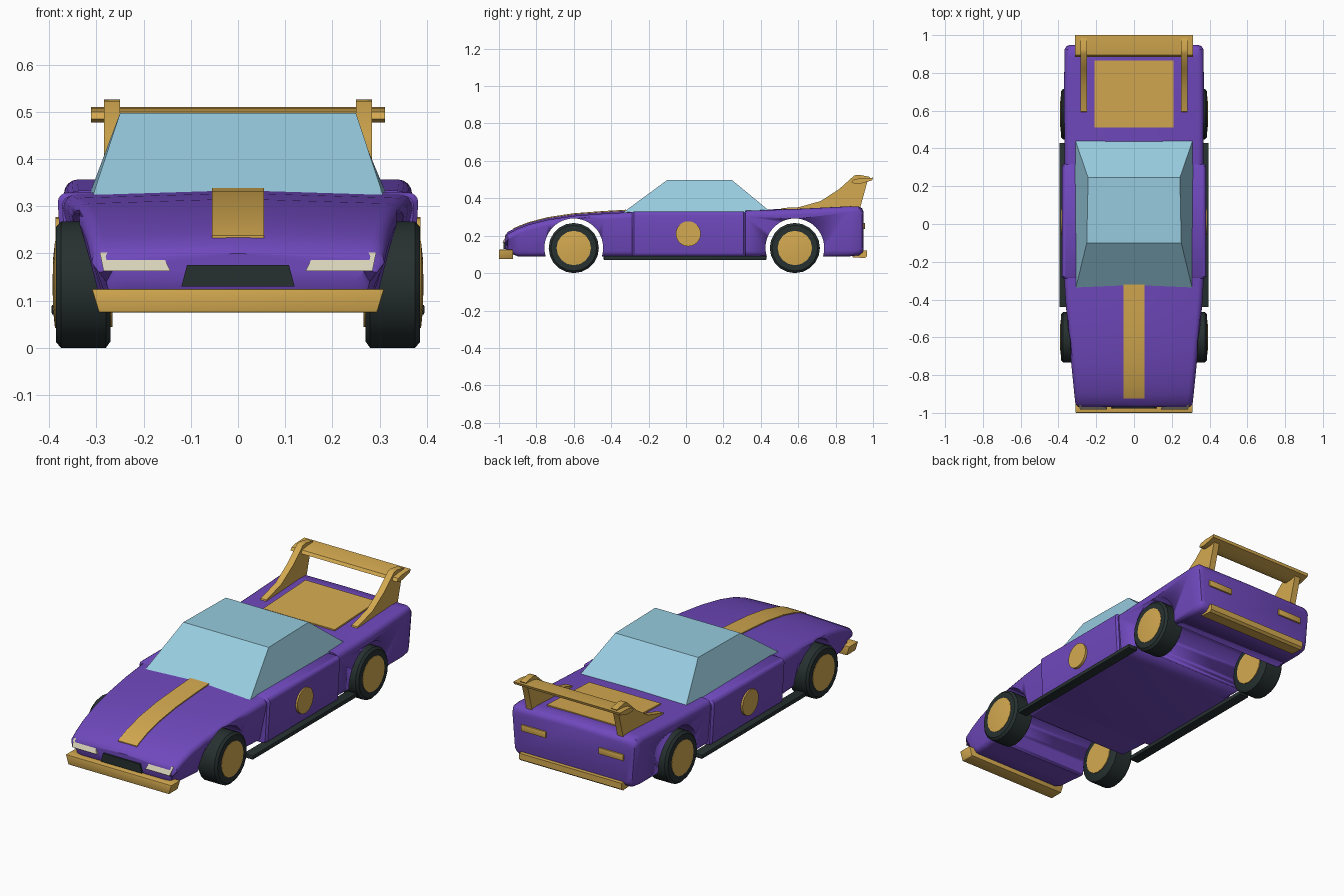
import bpy, bmesh
from math import sin, cos, pi

if "Cube" in bpy.data.objects:
    bpy.data.objects.remove(bpy.data.objects["Cube"], do_unlink=True)


def material(name, rgb):
    m = bpy.data.materials.new(name)
    m.use_nodes = True
    m.diffuse_color = (*rgb, 1)
    m.node_tree.nodes["Principled BSDF"].inputs["Base Color"].default_value = (*rgb, 1)
    return m


PURPLE = material("purple paint", (0.16, 0.066, 0.51))
GOLD = material("gold paint", (0.66, 0.4, 0.08))
GLASS = material("pale blue glass", (0.31, 0.6, 0.74))
DARK = material("dark rubber", (0.02, 0.03, 0.03))
LAMP = material("cream lamp", (0.68, 0.64, 0.48))


def select(ob):
    bpy.ops.object.select_all(action='DESELECT')
    ob.select_set(True)
    bpy.context.view_layer.objects.active = ob


def skin(name, rings, mat, bevel=0, smooth=True):
    """Join matching rings of points into a closed solid."""
    bm = bmesh.new()
    rows = [[bm.verts.new(p) for p in ring] for ring in rings]
    n = len(rows[0])
    for a, b in zip(rows, rows[1:]):
        for i in range(n):
            j = (i + 1) % n
            bm.faces.new((a[i], a[j], b[j], b[i]))
    bm.faces.new(rows[0])
    bm.faces.new(rows[-1])
    bmesh.ops.recalc_face_normals(bm, faces=bm.faces)
    if bevel:
        bmesh.ops.bevel(bm, geom=bm.edges[:], offset=bevel, segments=2,
                        affect='EDGES', profile=0.5, clamp_overlap=True)
    me = bpy.data.meshes.new(name)
    bm.to_mesh(me)
    bm.free()
    me.materials.append(mat)
    ob = bpy.data.objects.new(name, me)
    bpy.context.collection.objects.link(ob)
    if smooth:
        select(ob)
        bpy.ops.object.shade_smooth_by_angle(angle=pi / 5)
    return ob


def side_prism(name, pts, x0, x1, mat, bevel=0):
    """Extrude a (y, z) profile across the car."""
    return skin(name, [[(x, y, z) for y, z in pts] for x in (x0, x1)], mat, bevel)


def front_prism(name, pts, y0, y1, mat, lean=0, bevel=0):
    """Extrude an (x, z) profile along the car, leaning back with height."""
    base = min(z for x, z in pts)
    rings = [[(x, y + lean * (z - base), z) for x, z in pts] for y in (y0, y1)]
    return skin(name, rings, mat, bevel)


def lathe(name, profile, y, z, mat, sides=24):
    """Spin an (x, radius) profile round a crosswise axle."""
    rings = [[(x, y + r * cos(2 * pi * i / sides), z + r * sin(2 * pi * i / sides))
              for i in range(sides)] for x, r in profile]
    return skin(name, rings, mat)


def section(y, w, zb, zt, r=0.03, crown=0.01, tuck=0.9):
    """Rounded body cross-section, narrower at the sill."""
    ring = [(0, y, zt)]
    top = zt - crown
    for sx, cx, cz, start in ((1, w - r, top - r, 90), (1, w * tuck - r, zb + r, 0),
                              (-1, w * tuck - r, zb + r, -90), (-1, w - r, top - r, 0)):
        for k in range(5):
            # right side runs downward, left side runs back up
            a = (start - k * 22.5 if sx > 0 else start + k * 22.5) * pi / 180
            ring.append((sx * (cx + r * cos(a)), y, cz + r * sin(a)))
    return ring


# Body sections
front = skin("front_body", [section(*s) for s in (
    (-0.968, 0.295, 0.135, 0.2), (-0.953, 0.31, 0.11, 0.22), (-0.9, 0.316, 0.09, 0.247),
    (-0.84, 0.322, 0.09, 0.27), (-0.74, 0.332, 0.09, 0.295), (-0.6, 0.345, 0.09, 0.316),
    (-0.44, 0.36, 0.09, 0.328), (-0.285, 0.37, 0.09, 0.336))], PURPLE)
middle = skin("door_body", [section(y, w, 0.09, z, 0.02, 0.003, 0.97) for y, w, z in (
    (-0.288, 0.372, 0.325), (-0.278, 0.382, 0.332),
    (0.308, 0.382, 0.332), (0.318, 0.372, 0.325))], PURPLE)
rear = skin("rear_body", [section(*s, 0.03, 0.003, 0.96) for s in (
    (0.316, 0.367, 0.09, 0.336), (0.6, 0.37, 0.09, 0.346), (0.88, 0.369, 0.09, 0.36),
    (0.925, 0.367, 0.095, 0.358), (0.942, 0.358, 0.108, 0.345), (0.948, 0.34, 0.12, 0.33))], PURPLE)

# Wheel arches cut right through the body
AXLES = (("front", -0.6, front), ("rear", 0.582, rear))
for label, y, body in AXLES:
    cutter = lathe("arch_cutter", [(-0.6, 0.157), (0.6, 0.157)], y, 0.135, PURPLE, 48)
    cutter.hide_render = True
    mod = body.modifiers.new("arch", 'BOOLEAN')
    mod.operation = 'DIFFERENCE'
    mod.solver = 'EXACT'
    mod.object = cutter
    select(body)
    bpy.ops.object.modifier_apply(modifier="arch")
    bpy.data.objects.remove(cutter, do_unlink=True)

# Cabin glass
skin("cabin_glass", [
    [(-0.307, -0.335, 0.325), (0.307, -0.335, 0.325), (0.315, 0.455, 0.325), (-0.315, 0.455, 0.325)],
    [(-0.25, -0.1, 0.498), (0.25, -0.1, 0.498), (0.243, 0.245, 0.498), (-0.243, 0.245, 0.498)],
], GLASS, smooth=False)

# Hood stripe and trunk panel
hood = [(-0.925, 0.238), (-0.9, 0.25), (-0.84, 0.273), (-0.74, 0.299),
        (-0.6, 0.32), (-0.44, 0.332), (-0.32, 0.339)]
side_prism("hood_stripe", hood + [(y, z - 0.015) for y, z in reversed(hood)],
           -0.055, 0.055, GOLD)
side_prism("trunk_panel", [(0.51, 0.33), (0.51, 0.348), (0.865, 0.364), (0.865, 0.34)],
           -0.21, 0.21, GOLD)

# Bumpers and grille
front_prism("front_bumper", [(-0.295, 0.075), (0.295, 0.075), (0.31, 0.125), (-0.31, 0.125)],
            -1, -0.925, GOLD, bevel=0.003)
side_prism("rear_bumper", [(0.89, 0.085), (0.9, 0.122), (0.968, 0.122), (0.968, 0.09), (0.955, 0.08)],
           -0.3, 0.3, GOLD)
front_prism("grille", [(-0.12, 0.13), (0.12, 0.13), (0.108, 0.176), (-0.108, 0.176)],
            -0.977, -0.92, DARK)

# Rear wing
side_prism("rear_wing", [(0.885, 0.485), (0.895, 0.5), (0.93, 0.507), (1, 0.51),
                         (0.995, 0.496), (0.94, 0.48), (0.9, 0.478)], -0.312, 0.312, GOLD)

for s, side in ((1, "left"), (-1, "right")):
    # Wing struts
    side_prism(side + "_wing_strut", [
        (0.59, 0.335), (0.595, 0.35), (0.72, 0.385), (0.82, 0.45), (0.9, 0.522), (0.925, 0.526),
        (0.985, 0.514), (0.97, 0.49), (0.93, 0.345), (0.88, 0.34)], s * 0.25, s * 0.284, GOLD)
    # Lamps
    front_prism(side + "_headlight", [(s * x, z) for x, z in (
        (0.143, 0.163), (0.285, 0.163), (0.293, 0.202), (0.165, 0.207))],
        -0.982, -0.92, LAMP, lean=0.6)
    front_prism(side + "_tail_light", [(s * x, z) for x, z in (
        (0.155, 0.235), (0.3, 0.235), (0.3, 0.268), (0.155, 0.268))], 0.93, 0.956, GOLD, bevel=0.002)
    # Sill and door roundel
    side_prism(side + "_sill", [(-0.44, 0.07), (0.43, 0.07), (0.43, 0.092), (-0.44, 0.092)],
               s * 0.34, s * 0.395, DARK, 0.004)
    lathe(side + "_door_roundel", [(s * 0.365, 0.067), (s * 0.387, 0.067)], 0.012, 0.21, GOLD)
    # Wheels
    for label, y, body in AXLES:
        name = f"{side}_{label}_"
        lathe(name + "tyre", [(s * x, r) for x, r in (
            (0.27, 0.12), (0.28, 0.134), (0.375, 0.134), (0.386, 0.122))], y, 0.134, DARK, 20)
        lathe(name + "hub", [(s * x, r) for x, r in (
            (0.266, 0.09), (0.388, 0.092), (0.392, 0.055), (0.393, 0.01))], y, 0.134, GOLD, 16)
